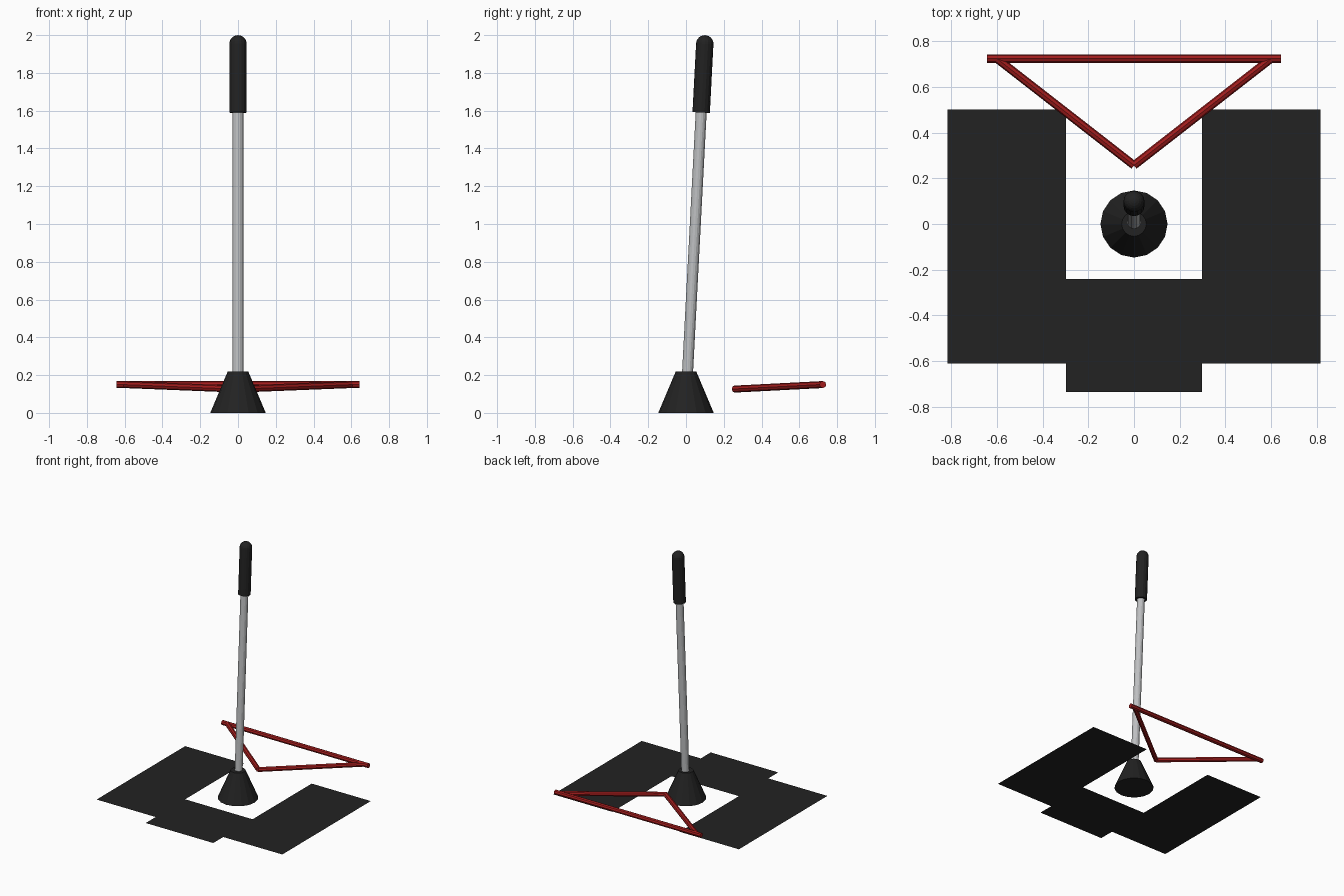
import bpy
import bmesh
from math import sin, cos, pi
from mathutils import Vector

cube = bpy.data.objects.get("Cube")
if cube:
    bpy.data.objects.remove(cube, do_unlink=True)


def make_material(name, rgb, roughness):
    mat = bpy.data.materials.new(name)
    mat.use_nodes = True
    mat.diffuse_color = (*rgb, 1)
    shader = mat.node_tree.nodes["Principled BSDF"]
    shader.inputs["Base Color"].default_value = (*rgb, 1)
    shader.inputs["Roughness"].default_value = roughness
    return mat


black = make_material("black rubber", (0.016, 0.016, 0.016), 0.7)
steel = make_material("brushed steel", (0.52, 0.53, 0.54), 0.4)
red = make_material("red paint", (0.36, 0.012, 0.012), 0.5)


def finish(name, bm, mat):
    mesh = bpy.data.meshes.new(name)
    bm.to_mesh(mesh)
    bm.free()
    mesh.materials.append(mat)
    obj = bpy.data.objects.new(name, mesh)
    bpy.context.collection.objects.link(obj)
    return obj


def turned(name, start, end, profile, sides, mat):
    """Closed solid of (distance, radius) rings along the line start to end."""
    start, end = Vector(start), Vector(end)
    axis = (end - start).normalized()
    turn = axis.to_track_quat('Z', 'Y')
    bm = bmesh.new()
    rings = []
    for dist, radius in profile:
        rings.append([bm.verts.new(start + turn @ Vector((
            radius * cos(2 * pi * i / sides),
            radius * sin(2 * pi * i / sides), dist))) for i in range(sides)])
    for low, high in zip(rings, rings[1:]):
        for i in range(sides):
            j = (i + 1) % sides
            bm.faces.new((low[i], low[j], high[j], high[i]))
    bm.faces.new(rings[0][::-1])
    bm.faces.new(rings[-1])
    return finish(name, bm, mat)


def rod(name, start, end, radius, sides, mat):
    length = (Vector(end) - Vector(start)).length
    return turned(name, start, end, [(0, radius), (length, radius)], sides, mat)


# Floor mat: flat sheets around an open bay
def sheet(name, x0, x1, y0, y1):
    bm = bmesh.new()
    corners = ((x0, y0), (x1, y0), (x1, y1), (x0, y1))
    bm.faces.new([bm.verts.new((x, y, 0)) for x, y in corners])
    return finish(name, bm, black)


sheet("floor_mat_left", 0.297, 0.817, -0.61, 0.502)
sheet("floor_mat_right", -0.817, -0.297, -0.61, 0.502)
sheet("floor_mat_front", -0.297, 0.297, -0.735, -0.241)

# Tapered boot at the foot of the lever
turned("lever_boot", (0, 0, 0), (0, 0, 1), [(0, 0.147), (0.22, 0.054)], 16, black)


# Lever leaning slightly backwards
def on_lever(z):
    return (0, 0.0524 * z - 0.003, z)


rod("lever_shaft", on_lever(0.1), on_lever(1.7), 0.029, 16, steel)

# Round-ended grip
grip_radius = 0.046
grip_length = 0.364
dome = [(grip_length + grip_radius * sin(a), grip_radius * cos(a))
        for a in (k * pi / 12 for k in range(6))]
dome.append((grip_length + grip_radius, 0.002))
turned("lever_grip", on_lever(1.59), on_lever(2), [(0, grip_radius)] + dome, 16, black)

# Red triangular frame behind the lever
rod("frame_back_bar", (-0.643, 0.724, 0.15), (0.643, 0.724, 0.15), 0.0185, 8, red)
for side, name in ((1, "left"), (-1, "right")):
    rod("frame_arm_" + name, (0, 0.257, 0.126), (side * 0.6, 0.724, 0.15),
        0.0185, 8, red)
